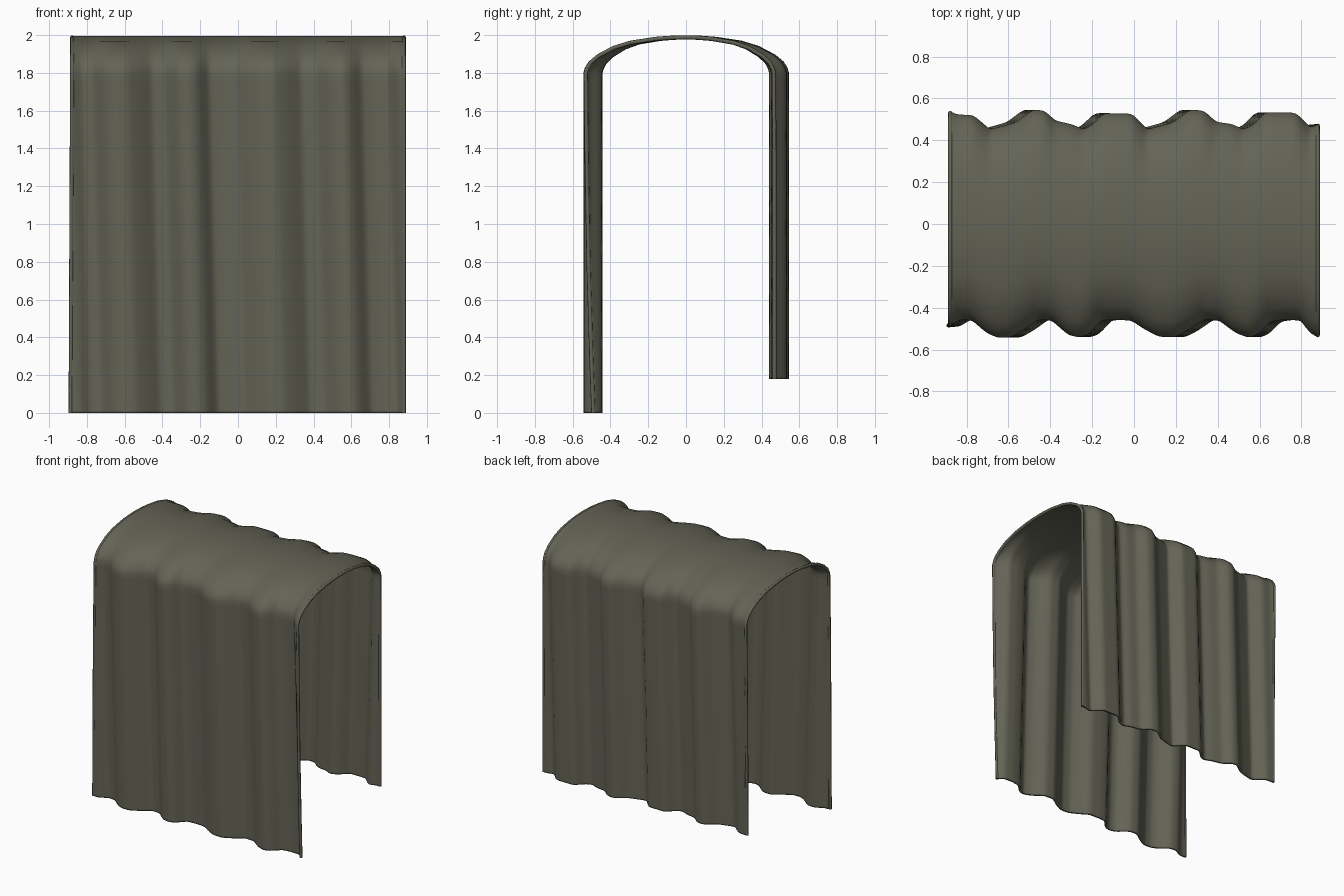
import bpy, bmesh, math
from mathutils import Vector

if "Cube" in bpy.data.objects:
    bpy.data.objects.remove(bpy.data.objects["Cube"])

mat = bpy.data.materials.new("olive grey cloth")
mat.diffuse_color = (0.125, 0.125, 0.092, 1)
mat.use_nodes = True
mat.node_tree.nodes["Principled BSDF"].inputs["Base Color"].default_value = mat.diffuse_color

# fold offsets in y, sampled along x at the shoulder of each hanging side
FRONT = [(-.89, .00), (-.83, .035), (-.77, .03), (-.70, -.03), (-.65, -.052), (-.59, -.05), (-.53, -.015),
         (-.46, .035), (-.39, .03), (-.31, -.04), (-.26, -.05), (-.22, -.035), (-.16, .03), (-.10, .035),
         (-.01, .03), (.05, -.01), (.12, -.047), (.19, -.05), (.25, -.02), (.33, .035), (.41, .03),
         (.49, -.03), (.55, -.052), (.59, -.035), (.65, .025), (.72, .035), (.80, .03), (.85, -.035), (.89, -.052)]
BACK = [(-.89, .052), (-.85, .032), (-.77, .028), (-.69, -.04), (-.63, -.025), (-.56, -.005), (-.48, .055),
        (-.43, .05), (-.38, .003), (-.30, -.015), (-.24, -.04), (-.20, -.02), (-.14, .038), (-.01, .035),
        (.06, -.04), (.12, -.025), (.19, -.005), (.27, .055), (.33, .05), (.39, -.003), (.47, -.015),
        (.52, -.04), (.57, -.02), (.63, .042), (.77, .04), (.84, -.03), (.89, -.015)]


def sample(tab, x):
    if x <= tab[0][0]:
        return tab[0][1]
    for (a, p), (b, q) in zip(tab, tab[1:]):
        if x <= b:
            return p + (q - p) * (x - a) / (b - a)
    return tab[-1][1]


def wave(tab, x):
    return (sample(tab, x - .014) + 2 * sample(tab, x) + sample(tab, x + .014)) / 4


# draped path: (u, z), u = -1 front, +1 back
ARCH = [(1, 1.80), (.985, 1.825), (.95, 1.855), (.87, 1.89), (.72, 1.932), (.55, 1.96), (.3, 1.98), (.15, 1.986)]
LEG = [0, .012, .04, .12, .25, .5, .75, 1, 1.25, 1.5, 1.7, 1.76]
path = [(-1, z) for z in LEG] + [(-u, z) for u, z in ARCH] + [(0, 1.988)]
path += [(u, z) for u, z in reversed(ARCH)] + [(1, .18 + z * 1.62 / 1.8) for z in reversed(LEG)]


def point(x, u, z):
    drop = max(0, 1.8 - z) / 1.8
    shift = .05 * drop * (1 if u < 0 else -1)      # folds slant as they hang
    k = (u + 1) / 2
    k = k * k * (3 - 2 * k)
    w = (1 - k) * wave(FRONT, x - shift) + k * wave(BACK, x - shift)
    edge = x - .008 * drop if x < -.85 and u < 0 else x
    return Vector((edge, .484 * u + w * abs(u) ** .8, z))


def finish(ob):
    bpy.context.collection.objects.link(ob)
    ob.data.materials.append(mat)


# folded cloth sheet
bm = bmesh.new()
N = 128
xs = [-.882 + 1.764 * i / N for i in range(N + 1)]
grid = [[bm.verts.new(point(x, u, z)) for x in xs] for u, z in path]
for a, b in zip(grid, grid[1:]):
    for i in range(N):
        bm.faces.new((a[i], a[i + 1], b[i + 1], b[i])).smooth = True
me = bpy.data.meshes.new("cloth_sheet")
bm.to_mesh(me)
bm.free()
sheet = bpy.data.objects.new("cloth_sheet", me)
finish(sheet)
sol = sheet.modifiers.new("thickness", 'SOLIDIFY')
sol.thickness = .016
sol.offset = 0


# rolled hem along each open end
def hem(name, x):
    cu = bpy.data.curves.new(name, 'CURVE')
    cu.dimensions = '3D'
    cu.bevel_depth = .011
    cu.bevel_resolution = 2
    cu.use_fill_caps = True
    sp = cu.splines.new('POLY')
    sp.points.add(len(path) - 1)
    for p, (u, z) in zip(sp.points, path):
        p.co = (*point(x, u, z), 1)
    sp.use_smooth = True
    finish(bpy.data.objects.new(name, cu))


hem("left_hem", -.878)
hem("right_hem", .878)
